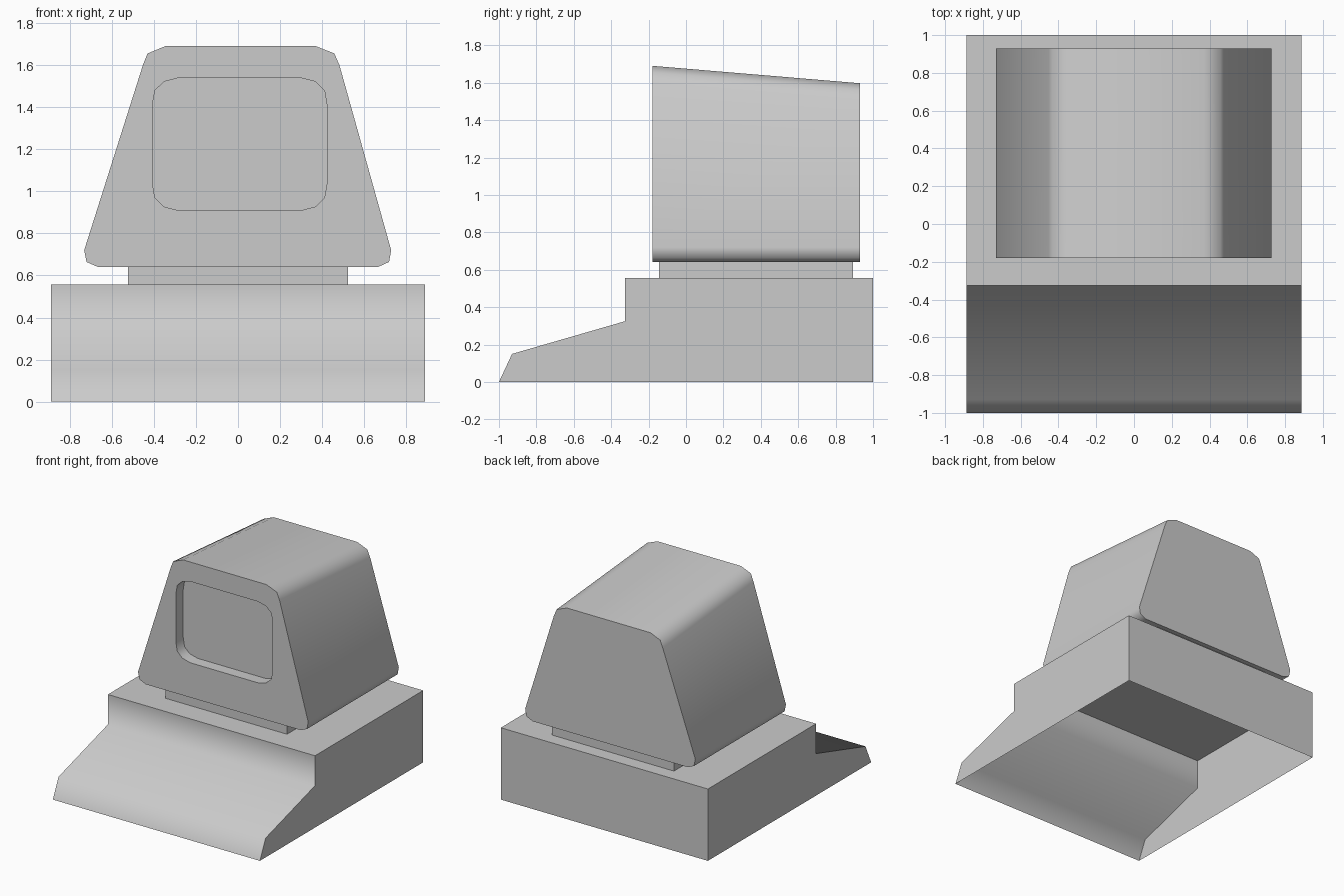
import bpy, bmesh, math
from mathutils import Vector

if "Cube" in bpy.data.objects:
    bpy.data.objects.remove(bpy.data.objects["Cube"])


def finish(bm, name, angle):
    """Orient faces, smooth edges below the angle, and make the object."""
    bmesh.ops.recalc_face_normals(bm, faces=bm.faces[:])
    for f in bm.faces:
        f.smooth = True
    for e in bm.edges:
        e.smooth = len(e.link_faces) == 2 and e.calc_face_angle() < math.radians(angle)
    me = bpy.data.meshes.new(name)
    bm.to_mesh(me)
    bm.free()
    ob = bpy.data.objects.new(name, me)
    bpy.context.collection.objects.link(ob)
    return ob


def ring(bm, pts):
    return [bm.verts.new(p) for p in pts]


def walls(bm, a, b, skip=()):
    n = len(a)
    for i in range(n):
        if i not in skip:
            j = (i + 1) % n
            bm.faces.new((a[i], a[j], b[j], b[i]))


# Base case with sloping keyboard ledge, open underneath
bm = bmesh.new()
profile = [(-1, 0), (-0.93, 0.15), (-0.325, 0.325), (-0.325, 0.557), (1, 0.557), (1, 0)]
left = ring(bm, [(-0.888, y, z) for y, z in profile])
right = ring(bm, [(0.888, y, z) for y, z in profile])
walls(bm, left, right, skip=(5,))
bm.faces.new(left)
bm.faces.new(right)
finish(bm, "base_case", 80)

# Neck between base and monitor
bm = bmesh.new()
corners = [(-0.522, -0.145), (0.522, -0.145), (0.522, 0.893), (-0.522, 0.893)]
walls(bm, ring(bm, [(x, y, 0.557) for x, y in corners]),
      ring(bm, [(x, y, 0.64) for x, y in corners]))
finish(bm, "neck", 30)

# Monitor shell: tapered outline, top sloping down to the back
bm = bmesh.new()
outline = [(-0.665, 0.64), (0.665, 0.64), (0.718, 0.664), (0.728, 0.72),
           (0.482, 1.60), (0.458, 1.655), (0.37, 1.69), (-0.345, 1.69),
           (-0.43, 1.655), (-0.452, 1.60), (-0.722, 0.72 - 0.056), (0, 0)]
outline = outline[:10] + [(-0.731, 0.72), (-0.72, 0.664)]
front = ring(bm, [(x, -0.18, z) for x, z in outline])
back = ring(bm, [(x, 0.93, z - (0.093 if z > 1 else 0)) for x, z in outline])
walls(bm, front, back)
bm.faces.new(back)

# Recessed screen with rounded corners
corner = [(0.415, 0.185), (0.403, 0.255), (0.36, 0.297), (0.29, 0.315)]
quad = corner + [(-x, z) for x, z in reversed(corner)]
screen = quad + [(x, -z) for x, z in [(-x, z) for x, z in quad]]
rim = ring(bm, [(0.008 + x, -0.18, 1.224 + z) for x, z in screen])
glass = ring(bm, [(0.008 + x, -0.09, 1.224 + z) for x, z in screen])
walls(bm, rim, glass)
bm.faces.new(glass)

# Front bezel fills between the outline and the screen rim
bm.edges.index_update()
loops = [bm.edges.get((r[i], r[(i + 1) % len(r)])) for r in (front, rim) for i in range(len(r))]
bmesh.ops.triangle_fill(bm, edges=loops, use_beauty=True, normal=Vector((0, -1, 0)))
finish(bm, "monitor", 60)
